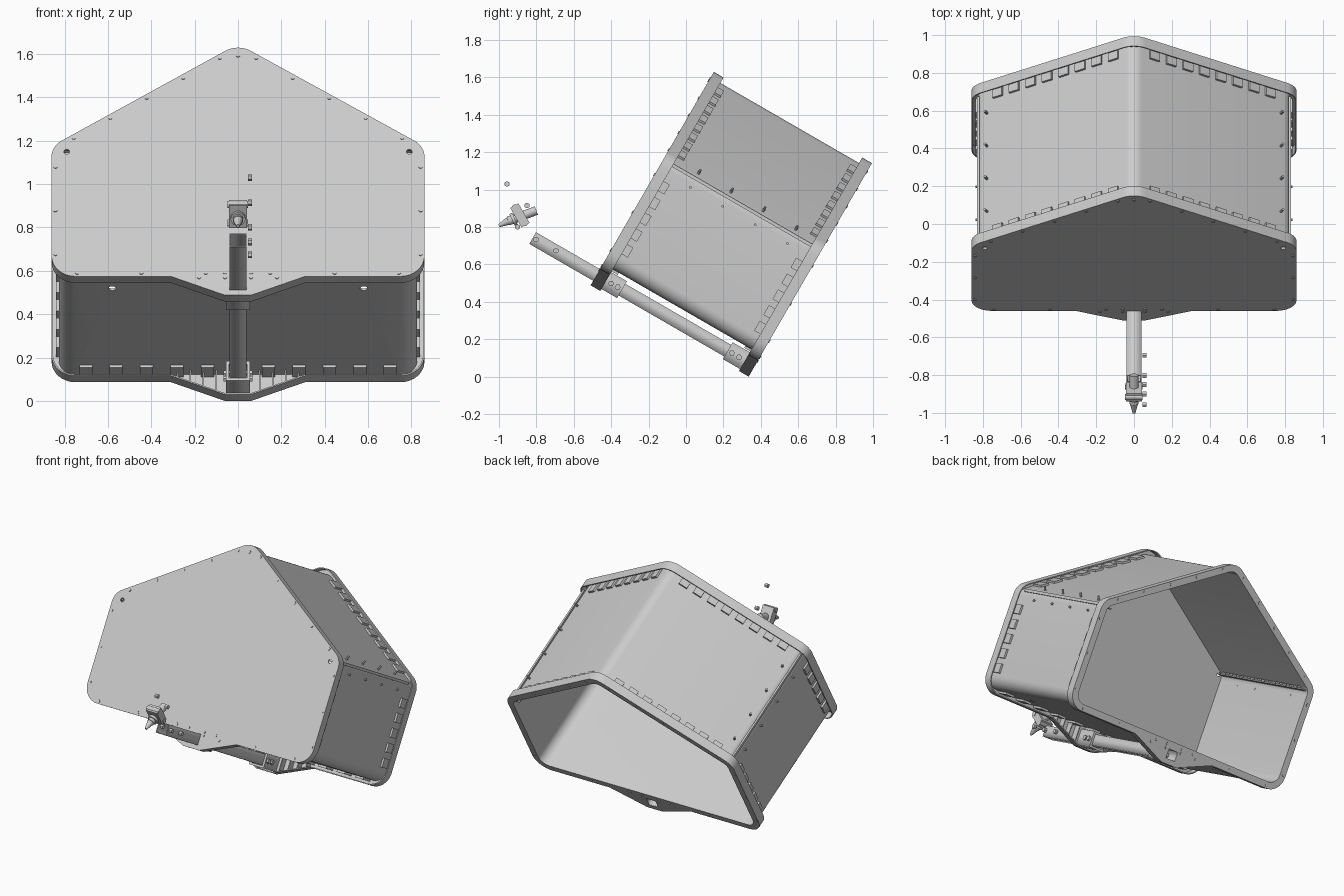
import bpy, bmesh, math
from mathutils import Matrix, Vector

if "Cube" in bpy.data.objects:
    bpy.data.objects.remove(bpy.data.objects["Cube"])

# whole housing leans 30 degrees; local axes: x width, y depth, z height
TILT = Matrix.Translation((0, -0.51, 0.488)) @ Matrix.Rotation(math.radians(-30), 4, 'X')
I4 = Matrix.Identity(4)
DEPTH, SLOPE = 0.976, 0.634


def add(name, bm, mat=TILT, smooth=False):
    me = bpy.data.meshes.new(name)
    bmesh.ops.remove_doubles(bm, verts=bm.verts, dist=1e-5)
    bmesh.ops.recalc_face_normals(bm, faces=bm.faces)
    bm.to_mesh(me)
    bm.free()
    ob = bpy.data.objects.new(name, me)
    bpy.context.collection.objects.link(ob)
    ob.matrix_world = mat
    if smooth:
        bpy.ops.object.select_all(action='DESELECT')
        ob.select_set(True)
        bpy.context.view_layer.objects.active = ob
        bpy.ops.object.shade_smooth_by_angle(angle=math.radians(30))
    return ob


def rounded(pts, n=8):
    """Round each (x, z, radius) corner of a closed outline."""
    out = []
    for i, (x, z, r) in enumerate(pts):
        p = Vector((x, z))
        if r <= 0:
            out.append(p)
            continue
        a = (Vector(pts[i - 1][:2]) - p).normalized()
        b = (Vector(pts[(i + 1) % len(pts)][:2]) - p).normalized()
        half = a.angle(b) / 2
        c = p + (a + b).normalized() * (r / math.sin(half))
        s = p + a * (r / math.tan(half)) - c
        e = p + b * (r / math.tan(half)) - c
        ang = s.angle_signed(e)
        for k in range(n + 1):
            out.append(c + Matrix.Rotation(-ang * k / n, 2) @ s)
    return out


def house(i, vee=False):
    """Five-sided outline inset by i, optionally with the lower V."""
    x, b, top = 0.86 - i, 0.10 + i, 1.338 - 1.184 * i
    e = top - SLOPE * x
    pts = [(x, b, 0.11 - i), (x, e, 0.1 - i), (0, top, 0.11 - i),
           (-x, e, 0.1 - i), (-x, b, 0.11 - i)]
    if vee:
        pts += [(-0.31, b, 0), (-0.06, i, 0), (0.06, i, 0), (0.31, b, 0)]
    return pts


def circle(x, z, r):
    return [Vector((x + r * math.cos(k * math.pi / 8), z + r * math.sin(k * math.pi / 8))) for k in range(16)]


def rect(x, z0, z1):
    return [Vector(p) for p in ((-x, z0), (x, z0), (x, z1), (-x, z1))]


def prism(name, loops, y0, y1, smooth=True):
    """Filled outline with holes, extruded along depth."""
    cu = bpy.data.curves.new(name, 'CURVE')
    cu.dimensions, cu.fill_mode, cu.extrude = '2D', 'BOTH', (y1 - y0) / 2
    for loop in loops:
        sp = cu.splines.new('POLY')
        sp.points.add(len(loop) - 1)
        for q, p in zip(sp.points, loop):
            q.co = (p[0], p[1], 0, 1)
        sp.use_cyclic_u = True
    tmp = bpy.data.objects.new(name + "_curve", cu)
    me = bpy.data.meshes.new_from_object(tmp)
    bm = bmesh.new()
    bm.from_mesh(me)
    bm.transform(Matrix.Translation((0, (y0 + y1) / 2, 0)) @ Matrix.Rotation(math.pi / 2, 4, 'X'))
    bpy.data.objects.remove(tmp)
    bpy.data.curves.remove(cu)
    bpy.data.meshes.remove(me)
    return add(name, bm, TILT, smooth)


def box(bm, c, s, rot=I4):
    bmesh.ops.create_cube(bm, size=1, matrix=Matrix.Translation(c) @ rot @ Matrix.Diagonal((*s, 1)))


def rod(bm, a, b, r1, r2=None, n=12):
    a, b = Vector(a), Vector(b)
    q = (b - a).to_track_quat('Z', 'Y').to_matrix().to_4x4()
    bmesh.ops.create_cone(bm, cap_ends=True, segments=n, radius1=r1, radius2=r1 if r2 is None else r2,
                          depth=(b - a).length, matrix=Matrix.Translation((a + b) / 2) @ q)


def along(i, counts, pad):
    """Evenly spaced (point, angle) stations on the five outline edges."""
    pts = [Vector(p[:2]) for p in house(i)]
    for k, n in enumerate(counts):
        a, b = pts[k], pts[(k + 1) % 5]
        d = (b - a).normalized()
        a, b = a + d * pad, b - d * pad
        for j in range(n):
            yield a.lerp(b, j / (n - 1)), math.atan2(d.y, d.x)


# shell with drain holes in the floor
shell = prism("shell", [rounded(house(0.034)), rounded(house(0.044))], 0.008, DEPTH - 0.004)
bm = bmesh.new()
for s in (-1, 1):
    rod(bm, (s * 0.58, 0.17, 0.08), (s * 0.58, 0.17, 0.2), 0.018, n=20)
cutter = add("drain_cutter", bm)
cutter.hide_render = True
mod = shell.modifiers.new("drain", 'BOOLEAN')
mod.operation, mod.object = 'DIFFERENCE', cutter
bpy.context.view_layer.objects.active = shell
bpy.ops.object.modifier_apply(modifier="drain")
bpy.data.objects.remove(cutter)

# front cover, rear ring and their skirts
outer = rounded(house(0, True))
lip = rounded(house(0.007, True))
prism("front_cover", [outer, circle(-0.79, 0.764, 0.013), circle(0.79, 0.764, 0.013)], 0, 0.01)
prism("rear_ring", [outer, rounded(house(0.044)), rect(0.036, 0.032, 0.096)], DEPTH - 0.01, DEPTH)
prism("front_skirt", [outer, lip], 0.008, 0.06)
prism("rear_skirt", [outer, lip], DEPTH - 0.06, DEPTH - 0.008)

# tabs joining the shell to both skirts
bm = bmesh.new()
for p, ang in along(0.028, (5, 8, 8, 5, 11), 0.13):
    for y in (0.055, DEPTH - 0.055):
        box(bm, (p.x, y, p.y), (0.06, 0.085, 0.014), Matrix.Rotation(-ang, 4, 'Y'))
add("joining_tabs", bm)

# ribs in the lower V of each frame
bm = bmesh.new()
for s in (-1, 1):
    for x in (0.1, 0.16, 0.22, 0.28):
        z0 = 0.1 * (x - 0.06) / 0.25 + 0.004
        for y in (0.03, DEPTH - 0.03):
            box(bm, (s * x, y, (z0 + 0.132) / 2), (0.006, 0.05, 0.132 - z0))
add("vee_ribs", bm)

# screws around both frames
bm = bmesh.new()
for p, ang in along(0.018, (3, 5, 5, 3, 6), 0.1):
    for y in (0, DEPTH):
        rod(bm, (p.x, y - 0.004, p.y), (p.x, y + 0.004, p.y), 0.009, n=10)
for s in (-1, 1):
    for x, z in ((0.06, 0.12), (0.06, 0.095), (0.18, 0.095)):
        for y in (0, DEPTH):
            rod(bm, (s * x, y - 0.004, z), (s * x, y + 0.004, z), 0.009, n=10)
rod(bm, (0, -0.004, 1.275), (0, 0.004, 1.275), 0.009, n=10)
add("frame_screws", bm)

# eave seams: outer roof lip, inner ledge, screws
bm = bmesh.new()
for s in (-1, 1):
    box(bm, (s * 0.824, DEPTH / 2, 0.775), (0.012, DEPTH - 0.12, 0.018))
    box(bm, (s * 0.795, DEPTH / 2, 0.765), (0.045, DEPTH - 0.03, 0.008))
    for y in (0.2, 0.4, 0.6, 0.8):
        rod(bm, (s * 0.815, y, 0.72), (s * 0.838, y, 0.72), 0.007, n=8)
        rod(bm, (s * 0.775, y, 0.80), (s * 0.79, y, 0.83), 0.007, n=8)
    for y in [0.06 + 0.04 * k for k in range(22)]:
        rod(bm, (s * 0.79, y, 0.768), (s * 0.79, y, 0.782), 0.012, n=8)
add("eave_seams", bm)

# square tube beam and the two sleeves holding it
prism("beam", [rect(0.04, 0.028, 0.10), rect(0.034, 0.034, 0.094)], -0.395, DEPTH - 0.002, False)
for name, y0, y1 in (("front_sleeve", 0.002, 0.157), ("rear_sleeve", 0.81, DEPTH - 0.002)):
    prism(name, [rect(0.055, 0.012, 0.116), rect(0.041, 0.026, 0.102)], y0, y1, False)

# bolts across the sleeves
bm = bmesh.new()
for y in (0.09, 0.13, 0.835, 0.88):
    rod(bm, (-0.068, y, 0.064), (0.068, y, 0.064), 0.016, n=6)
add("sleeve_bolts", bm)

# loose nuts beside the beam and valve (upright frame)
bm = bmesh.new()
for y, z in ((-0.802, 0.733), (-0.695, 0.674), (-0.957, 1.03), (-0.85, 0.915), (-0.90, 0.80)):
    rod(bm, (0.045, y, z), (0.065, y, z), 0.015, n=6)
add("nuts", bm, I4)

# valve block with spout in front of the beam
bm = bmesh.new()
tilt = Matrix.Rotation(math.radians(30), 4, 'X')
box(bm, (0, -0.888, 0.862), (0.085, 0.05, 0.12), tilt)
for y, z in ((-0.915, 0.905), (-0.861, 0.82)):
    rod(bm, (-0.048, y, z), (0.046, y, z), 0.016)
add("valve_block", bm, I4)
bm = bmesh.new()
rod(bm, (0, -0.95, 0.832), (0, -0.80, 0.888), 0.024, n=20)
rod(bm, (0, -1.0, 0.807), (0, -0.95, 0.832), 0.008, 0.022, n=20)
rod(bm, (0, -0.93, 0.838), (0, -0.915, 0.845), 0.034, n=20)
add("valve_spout", bm, I4, True)
